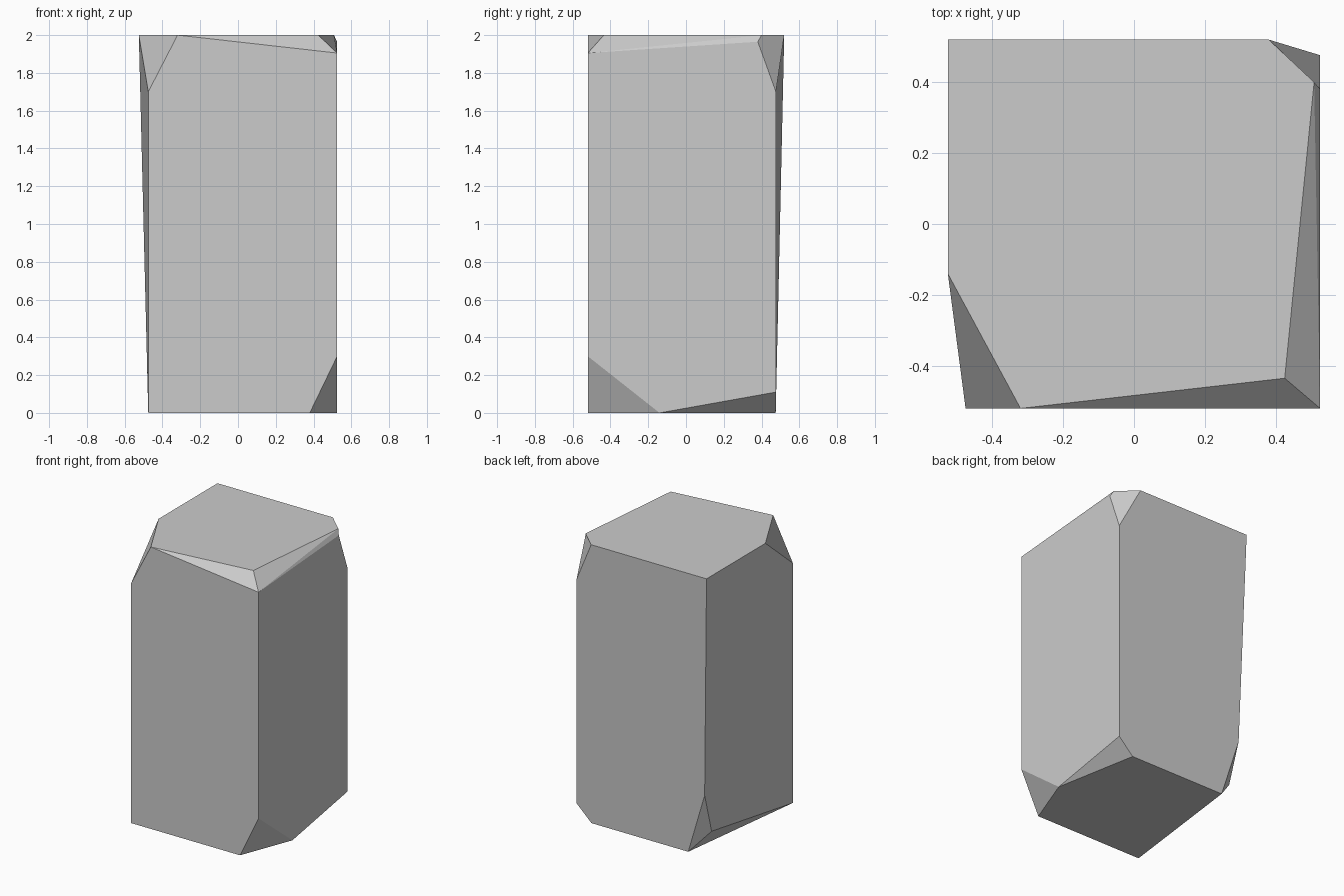
import bpy
import bmesh
import math

# Remove the default cube only
default_cube = bpy.data.objects.get("Cube")
if default_cube:
    bpy.data.objects.remove(default_cube, do_unlink=True)

# Outer planes of the block
LEFT, RIGHT = -0.525, 0.525
FRONT, BACK = -0.52, 0.52
TOP, BOTTOM = 2.0, 0.0
INSET = 0.05          # the block narrows downward on two sides


def make_material(name, color):
    material = bpy.data.materials.new(name)
    material.use_nodes = True
    material.diffuse_color = color
    shader = material.node_tree.nodes["Principled BSDF"]
    shader.inputs["Base Color"].default_value = color
    shader.inputs["Roughness"].default_value = 0.9
    return material


def faceted_solid(name, corners, material, merge_angle):
    """Wrap the corners in a hull and merge nearly flat neighbours."""
    bm = bmesh.new()
    for corner in corners:
        bm.verts.new(corner)
    bmesh.ops.convex_hull(bm, input=bm.verts[:])
    bmesh.ops.dissolve_limit(
        bm,
        angle_limit=math.radians(merge_angle),
        verts=bm.verts[:],
        edges=bm.edges[:],
    )
    bmesh.ops.recalc_face_normals(bm, faces=bm.faces[:])
    mesh = bpy.data.meshes.new(name)
    bm.to_mesh(mesh)
    bm.free()
    mesh.materials.append(material)
    solid = bpy.data.objects.new(name, mesh)
    bpy.context.collection.objects.link(solid)
    return solid


# Flat top outline, with its corners chipped back
top_outline = [
    (LEFT, BACK, TOP),
    (0.38, BACK, TOP),
    (0.508, 0.4, TOP),
    (0.425, -0.435, TOP),
    (-0.32, FRONT, TOP),
    (LEFT, -0.14, TOP),
]

# Lower ends of the chips around the top
top_chips = [
    (RIGHT, 0.38, 1.965),
    (RIGHT, FRONT, 1.905),
    (LEFT + INSET, FRONT, 1.7),
    (RIGHT, BACK - INSET + 0.006, 1.7),
]

# Upper ends of the chips around the base
base_chips = [
    (RIGHT, FRONT, 0.3),
    (RIGHT, BACK - INSET + 0.006, 0.11),
    (-0.486, 0.485, 0.44),
    (-0.479, 0.397, 0.15),
]

# Flat underside outline
base_outline = [
    (LEFT + INSET, FRONT, BOTTOM),
    (0.38, FRONT, BOTTOM),
    (RIGHT, -0.14, BOTTOM),
    (0.41, BACK - INSET + 0.005, BOTTOM),
    (-0.35, BACK - INSET + 0.005, BOTTOM),
]

stone_gray = make_material("stone gray", (0.6, 0.6, 0.6, 1.0))
faceted_solid(
    "chipped_stone_block",
    top_outline + top_chips + base_chips + base_outline,
    stone_gray,
    merge_angle=22,
)
